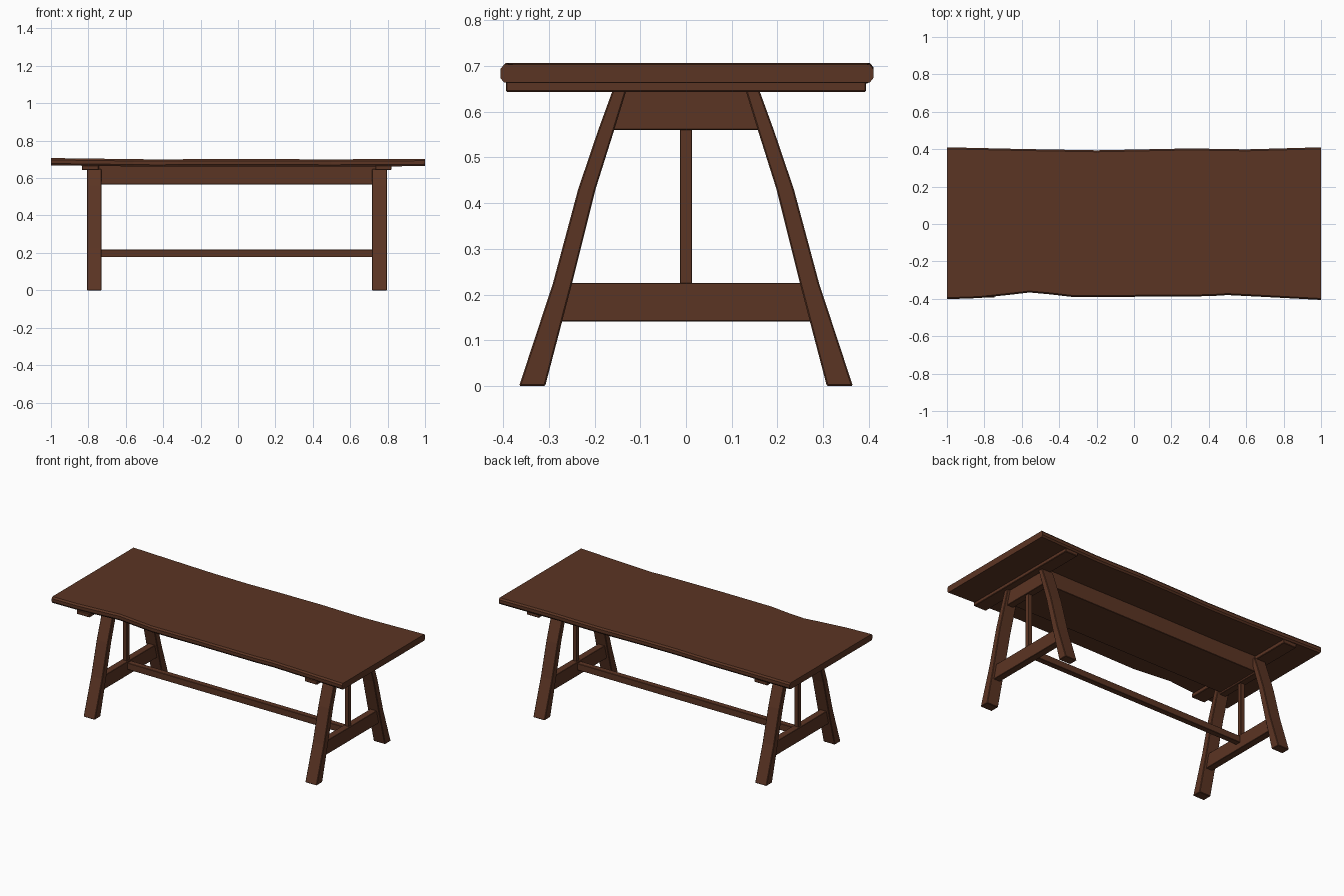
import bpy, bmesh

if "Cube" in bpy.data.objects:
    bpy.data.objects.remove(bpy.data.objects["Cube"])

wood = bpy.data.materials.new("dark_brown_wood")
wood.diffuse_color = (0.105, 0.035, 0.017, 1)
wood.use_nodes = True
wood.node_tree.nodes["Principled BSDF"].inputs["Base Color"].default_value = wood.diffuse_color


def loft(name, rings, bevel=0.0):
    """Skin a list of equal-length point rings and cap both ends."""
    bm = bmesh.new()
    loops = [[bm.verts.new(p) for p in ring] for ring in rings]
    n = len(rings[0])
    for a, b in zip(loops, loops[1:]):
        for i in range(n):
            j = (i + 1) % n
            bm.faces.new((a[i], a[j], b[j], b[i]))
    bm.faces.new(loops[0])
    bm.faces.new(loops[-1])
    bmesh.ops.recalc_face_normals(bm, faces=bm.faces[:])
    mesh = bpy.data.meshes.new(name)
    bm.to_mesh(mesh)
    bm.free()
    mesh.materials.append(wood)
    ob = bpy.data.objects.new(name, mesh)
    bpy.context.collection.objects.link(ob)
    if bevel:
        mod = ob.modifiers.new("worn_edges", "BEVEL")
        mod.width = bevel
        mod.segments = 1
        mod.limit_method = "ANGLE"
    return ob


def trapezoid(name, x0, x1, z0, z1, half0, half1, bevel=0.002):
    """Beam across y with half-width half0 at the bottom, half1 at the top."""
    prof = [(-half0, z0), (half0, z0), (half1, z1), (-half1, z1)]
    return loft(name, [[(x, y, z) for y, z in prof] for x in (x0, x1)], bevel)


def interp(pts, x):
    for (xa, ya), (xb, yb) in zip(pts, pts[1:]):
        if x <= xb:
            return ya + (yb - ya) * (x - xa) / (xb - xa)
    return pts[-1][1]


# Live-edge table top: wavy long edges, rounded section
front = [(-1, -.402), (-.83, -.396), (-.65, -.377), (-.56, -.366), (-.45, -.376),
         (-.32, -.391), (0, -.389), (.4, -.386), (.5, -.38), (.7, -.39), (1, -.406)]
back = [(-1, .41), (-.6, .401), (-.2, .394), (.3, .404), (.6, .399), (1, .41)]
top_z = [(-1, .707), (-.45, .7), (0, .702), (.5, .7), (1, .703)]
rings = []
for x in sorted({p[0] for p in front + back + top_z}):
    f, b, t = interp(front, x), interp(back, x), interp(top_z, x)
    u = t - 0.039
    rings.append([(x, f, u + .01), (x, f + .008, u), (x, b - .008, u), (x, b, u + .01),
                  (x, b, t - .01), (x, b - .008, t), (x, f + .008, t), (x, f, t - .01)])
loft("table_top", rings)

# Wide box beam under the top, and the low stretcher rail
trapezoid("under_beam", -.745, .745, .567, .667, .15, .15)
trapezoid("stretcher_rail", -.75, .74, .177, .218, .018, .018)

# Curved leg profile: (z, outer y, inner y)
leg = [(0, .365, .308), (.225, .291, .249), (.43, .236, .198),
       (.56, .192, .157), (.648, .16, .13)]

for side, xa, xb in (("left", -.808, -.73), ("right", .717, .796)):
    mid = (xa + xb) / 2
    for s, end in ((-1, "front"), (1, "back")):
        loft(f"{side}_{end}_leg",
             [[(xa, s * o, z), (xb, s * o, z), (xb, s * i, z), (xa, s * i, z)]
              for z, o, i in leg], .003)
    # Cross pieces between the legs
    trapezoid(side + "_upper_crosspiece", mid - .022, mid + .022, .56, .65, .165, .14)
    trapezoid(side + "_lower_crosspiece", mid - .022, mid + .022, .141, .226, .282, .258)
    # Centre post
    trapezoid(side + "_post", mid - .013, mid + .013, .22, .565, .013, .013, .001)
    # Batten under the table top
    b0, b1 = (-.835, -.745) if side == "left" else (.735, .82)
    trapezoid(side + "_batten", b0, b1, .643, .668, .394, .394, .003)
